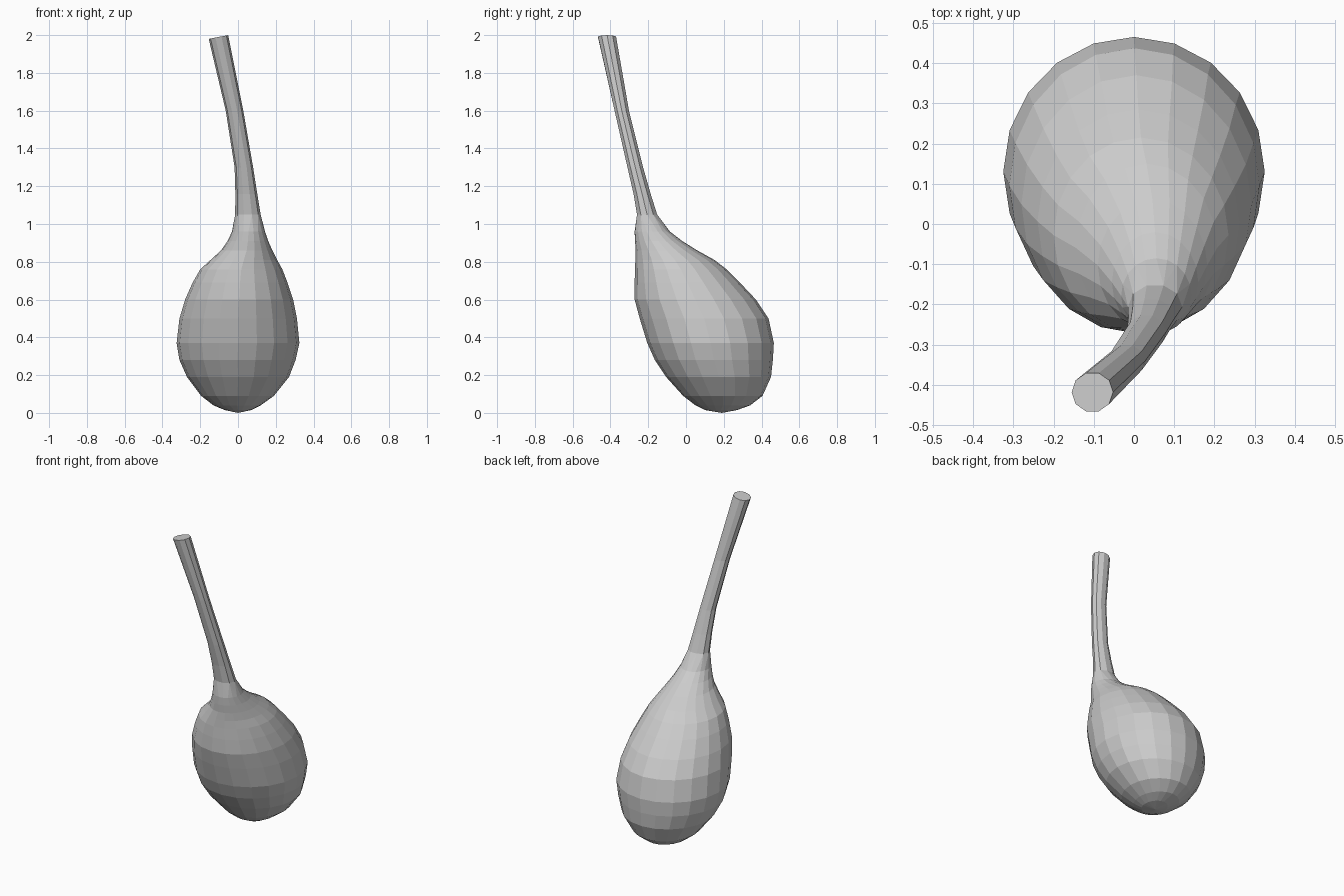
import bpy, bmesh
from math import cos, sin, tau

if "Cube" in bpy.data.objects:
    bpy.data.objects.remove(bpy.data.objects["Cube"])

# Horizontal sections: z, x min, x max, y min, y max
BODY = [
    (0.015, -0.07, 0.07, 0.10, 0.27),
    (0.04, -0.13, 0.12, 0.05, 0.34),
    (0.09, -0.195, 0.19, -0.015, 0.405),
    (0.19, -0.27, 0.27, -0.105, 0.45),
    (0.28, -0.31, 0.305, -0.165, 0.46),
    (0.37, -0.325, 0.325, -0.205, 0.465),
    (0.50, -0.31, 0.312, -0.245, 0.437),
    (0.60, -0.28, 0.292, -0.272, 0.37),
    (0.69, -0.24, 0.262, -0.272, 0.285),
    (0.76, -0.20, 0.235, -0.27, 0.215),
    (0.81, -0.145, 0.207, -0.268, 0.15),
    (0.86, -0.09, 0.182, -0.266, 0.06),
    (0.91, -0.055, 0.16, -0.27, -0.02),
    (0.96, -0.032, 0.143, -0.272, -0.085),
]
STEM = [
    (1.05, -0.015, 0.12, -0.262, -0.15),
    (1.16, -0.014, 0.102, -0.28, -0.185),
    (1.30, -0.018, 0.08, -0.312, -0.225),
    (1.60, -0.065, 0.028, -0.38, -0.30),
    (1.99, -0.155, -0.052, -0.468, -0.368),
]
SIDES = 20


def ring(bm, section, n, tilt=0.0):
    z, x0, x1, y0, y1 = section
    verts = []
    for i in range(n):
        c, s = cos(tau * i / n), sin(tau * i / n)
        verts.append(bm.verts.new(((x0 + x1) / 2 + (x1 - x0) / 2 * c,
                                   (y0 + y1) / 2 + (y1 - y0) / 2 * s,
                                   z + tilt * c)))
    return verts


def bridge(bm, a, b):
    n = len(a)
    for i in range(n):
        k = (i + 1) % n
        bm.faces.new((a[i], a[k], b[k], b[i]))


bm = bmesh.new()
body = [ring(bm, s, SIDES) for s in BODY]
stem = [ring(bm, s, SIDES // 2, 0.01 if s is STEM[-1] else 0) for s in STEM]
for rings in (body, stem):
    for a, b in zip(rings, rings[1:]):
        bridge(bm, a, b)

# Neck: the number of sides halves where the bulb meets the stem
a, b = body[-1], stem[0]
for j in range(SIDES // 2):
    k = (j + 1) % (SIDES // 2)
    p, q, r = a[2 * j], a[2 * j + 1], a[(2 * j + 2) % SIDES]
    bm.faces.new((p, q, b[j]))
    bm.faces.new((q, b[k], b[j]))
    bm.faces.new((q, r, b[k]))

# Rounded underside and flat cut end of the stem
base = bm.verts.new((0, 0.19, 0))
for i in range(SIDES):
    bm.faces.new((base, body[0][(i + 1) % SIDES], body[0][i]))
bm.faces.new(stem[-1])

bmesh.ops.recalc_face_normals(bm, faces=bm.faces)
mesh = bpy.data.meshes.new("gourd")
bm.to_mesh(mesh)
bm.free()
bpy.context.collection.objects.link(bpy.data.objects.new("gourd", mesh))
